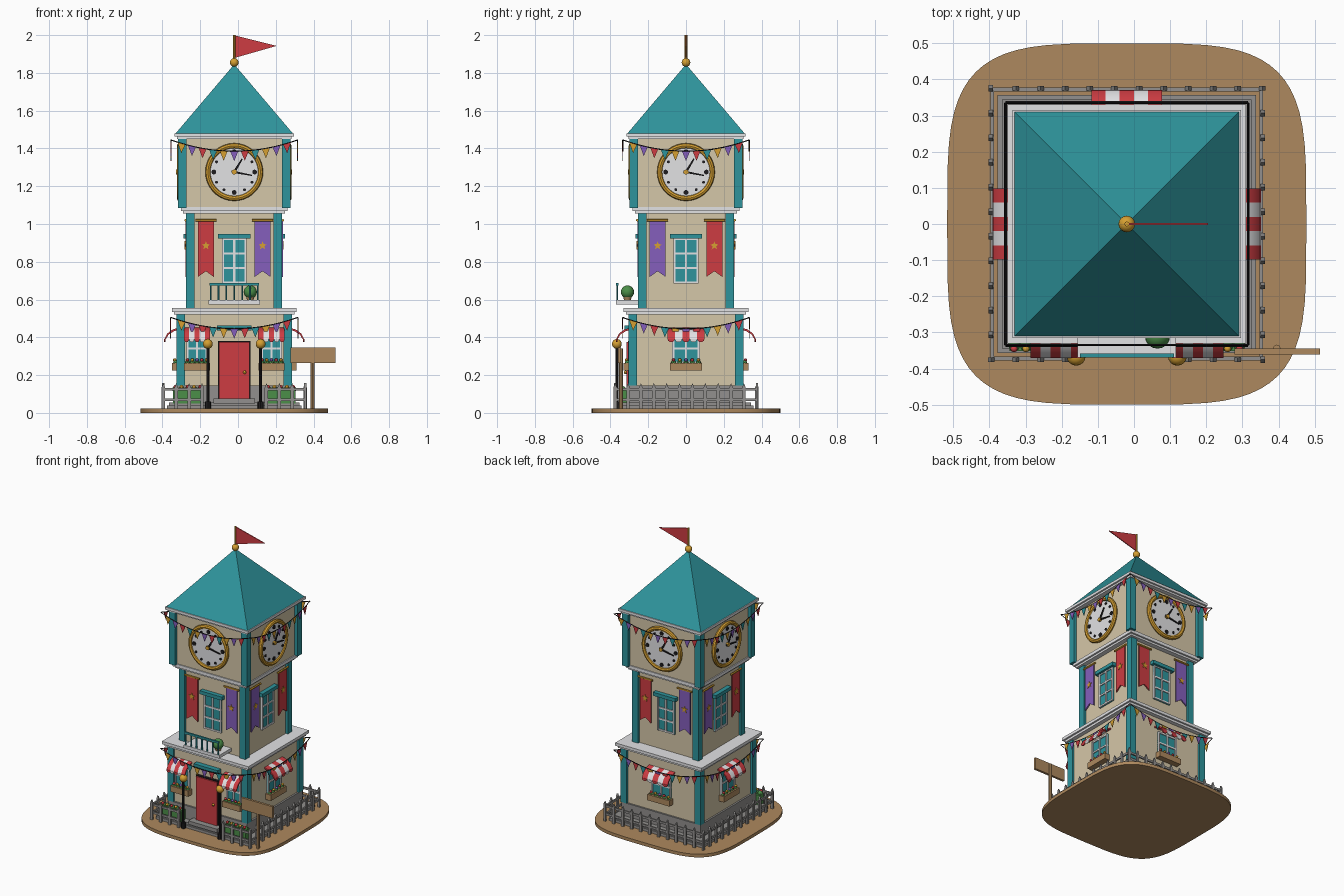
import bpy, bmesh, math
from mathutils import Matrix, Vector

if "Cube" in bpy.data.objects:
    bpy.data.objects.remove(bpy.data.objects["Cube"])

CX = -0.02  # tower axis
PALETTE = {'teal': (46, 148, 156), 'cream': (213, 199, 168), 'red': (205, 60, 66),
           'gold': (214, 160, 50), 'purple': (133, 95, 188), 'wood': (174, 137, 94),
           'green': (75, 142, 72), 'grey': (146, 144, 142), 'white': (226, 226, 228),
           'dark': (30, 28, 30)}


def linear(c):
    c /= 255
    return c / 12.92 if c < 0.04 else ((c + 0.055) / 1.055) ** 2.4


MATS = {}
for n, rgb in PALETTE.items():
    MATS[n] = bpy.data.materials.new(n)
    MATS[n].diffuse_color = tuple(linear(c) for c in rgb) + (1,)

parts = {}


def part(name, mat):
    return parts.setdefault((name, mat), bmesh.new())


def side(k):
    """Transform from front-side coordinates to side k of the tower."""
    return Matrix.Translation((CX, 0, 0)) @ Matrix.Rotation(k * math.pi / 2, 4, 'Z')


def box(name, mat, x0, x1, y0, y1, z0, z1, k=0):
    m = Matrix.Translation(((x0 + x1) / 2, (y0 + y1) / 2, (z0 + z1) / 2))
    s = Matrix.Diagonal((x1 - x0, y1 - y0, z1 - z0, 1))
    bmesh.ops.create_cube(part(name, mat), size=1, matrix=side(k) @ m @ s)


def slab(name, mat, half, z0, z1):
    box(name, mat, -half, half, -half, half, z0, z1)


def bar(name, mat, a, b, r, k=0, seg=6, r2=None):
    a, b = Vector(a), Vector(b)
    q = (b - a).to_track_quat('Z', 'Y').to_matrix().to_4x4()
    bmesh.ops.create_cone(part(name, mat), cap_ends=True, segments=seg, radius1=r,
                          radius2=r if r2 is None else r2, depth=(b - a).length,
                          matrix=side(k) @ Matrix.Translation((a + b) / 2) @ q)


def ball(name, mat, p, r, k=0, seg=16):
    bmesh.ops.create_uvsphere(part(name, mat), u_segments=seg, v_segments=seg // 2 + 2,
                              radius=r, matrix=side(k) @ Matrix.Translation(p))


def prism(name, mat, pts, a, b, k=0, axis='y'):
    """Extrude a 2D outline from a to b along the given axis."""
    put = {'y': lambda p, t: (p[0], t, p[1]), 'x': lambda p, t: (t, p[0], p[1]),
           'z': lambda p, t: (p[0], p[1], t)}[axis]
    bm, m = part(name, mat), side(k)
    lo = [bm.verts.new(m @ Vector(put(p, a))) for p in pts]
    hi = [bm.verts.new(m @ Vector(put(p, b))) for p in pts]
    bm.faces.new(lo)
    bm.faces.new(hi[::-1])
    for i in range(len(pts)):
        j = (i + 1) % len(pts)
        bm.faces.new((lo[i], hi[i], hi[j], lo[j]))


def torus(name, mat, c, R, r, k, n=36, m=8):
    bm = part(name, mat)
    rows = []
    for i in range(n):
        t = 2 * math.pi * i / n
        row = []
        for j in range(m):
            u = 2 * math.pi * j / m
            d = R + r * math.cos(u)
            p = Vector(c) + Vector((d * math.cos(t), r * math.sin(u), d * math.sin(t)))
            row.append(bm.verts.new(side(k) @ p))
        rows.append(row)
    for i in range(n):
        for j in range(m):
            a, b = rows[i], rows[(i + 1) % n]
            bm.faces.new((a[j], b[j], b[(j + 1) % m], a[(j + 1) % m]))


def window(x, y, z0, z1, hw, k, rows):
    box('window_glass', 'teal', x - hw, x + hw, y - 0.008, y, z0, z1, k)
    f = 0.011
    for i in range(3):  # stiles and middle mullion
        c = x + (i - 1) * (hw - f / 2)
        box('window_frame', 'white', c - f / 2, c + f / 2, y - 0.015, y, z0, z1, k)
    for i in range(rows + 1):
        z = z0 + (z1 - z0 - f) * i / rows
        box('window_frame', 'white', x - hw, x + hw, y - 0.014, y, z, z + f, k)


def shop_window(x, hw, aw, k):
    """Ground floor window with striped awning and flower box."""
    window(x, -0.29, 0.26, 0.42, hw, k, 2)
    w = 2 * aw / 5
    for i in range(5):
        x0 = x - aw + i * w
        col = 'red' if i % 2 == 0 else 'white'
        prof = [(-0.288, 0.452), (-0.325, 0.442), (-0.355, 0.42), (-0.37, 0.39),
                (-0.362, 0.39), (-0.348, 0.414), (-0.32, 0.432), (-0.288, 0.442)]
        prism('awning', col, prof, x0, x0 + w, k, 'x')
        lap = [(x0 + w / 2 - w / 2 * math.cos(a), 0.392 - 0.018 * math.sin(a))
               for a in [math.pi * j / 6 for j in range(7)]]
        prism('awning', col, lap, -0.371, -0.363, k)
    box('flower_box', 'wood', x - hw - 0.012, x + hw + 0.012, -0.33, -0.29, 0.225, 0.265, k)
    for i in range(5):
        px = x + (i - 2) * hw * 0.45
        ball('flower_leaves', 'green', (px, -0.31, 0.266), 0.013, k, 8)
        ball('flowers', ('red', 'gold', 'purple')[i % 3], (px, -0.315, 0.28), 0.009, k, 8)


def bunting(y, half, z, sag, k):
    h = lambda x: z - sag * (1 - (x / half) ** 2)
    xs = [half * (i / 8 - 1) for i in range(17)]
    for a, b in zip(xs, xs[1:]):
        bar('bunting_string', 'dark', (a, y, h(a)), (b, y, h(b)), 0.003, k, 4)
    for i in range(11):
        x = (i - 5) * 0.056
        col = ('gold', 'purple', 'red', 'teal')[i % 4]
        prism('bunting_flag', col, [(x - 0.021, h(x - 0.021)), (x + 0.021, h(x + 0.021)),
                                    (x, h(x) - 0.052)], y - 0.002, y + 0.002, k)


def banner(x, col, k):
    y = -0.258
    prism('banner', col, [(x - 0.042, 1.015), (x + 0.042, 1.015), (x + 0.042, 0.72),
                          (x, 0.75), (x - 0.042, 0.72)], y, y + 0.008, k)
    bar('banner_rod', 'gold', (x - 0.056, y, 1.02), (x + 0.056, y, 1.02), 0.007, k)
    star = [(x + r * math.sin(a), 0.885 + r * math.cos(a)) for r, a in
            [((0.024, 0.01)[i % 2], i * math.pi / 5) for i in range(10)]]
    prism('banner_star', 'gold', star, y - 0.004, y, k)


def clock(k):
    y, z = -0.285, 1.275
    bar('clock_face', 'white', (0, -0.27, z), (0, y - 0.008, z), 0.138, k, 36)
    torus('clock_ring', 'gold', (0, y - 0.005, z), 0.139, 0.014, k)
    for i in range(12):
        a = i * math.pi / 6
        p = (0.108 * math.sin(a), y, z + 0.108 * math.cos(a))
        bar('clock_mark', 'dark', p, (p[0], y - 0.014, p[2]),
            0.013 if i % 3 == 0 else 0.008, k, 10)
    for end, w in (((0.042, 0.07), 0.007), ((0.095, -0.018), 0.006)):
        d = Vector(end)
        s = Vector((-d.y, d.x)).normalized() * w
        q = [s - d * 0.15, d + s * 0.5, d - s * 0.5, -s - d * 0.15]
        prism('clock_hand', 'dark', [(v.x, z + v.y) for v in q], y - 0.018, y - 0.012, k)
    bar('clock_hub', 'gold', (0, y, z), (0, y - 0.022, z), 0.013, k, 12)


# Ground plate (superellipse), plinth, storeys and cornices
sgn = lambda v: math.copysign(abs(v) ** 0.5, v)
prism('ground_plate', 'wood', [(0.497 * sgn(math.cos(t)), 0.5 * sgn(math.sin(t))) for t in
                               [2 * math.pi * i / 64 for i in range(64)]], 0, 0.022, 0, 'z')
slab('foundation', 'grey', 0.357, 0.02, 0.04)
slab('foundation', 'grey', 0.345, 0.04, 0.055)
slab('plinth', 'grey', 0.302, 0.05, 0.145)
for wall, post, z0, z1 in ((0.29, 0.305, 0.145, 0.525), (0.238, 0.254, 0.55, 1.06),
                           (0.275, 0.298, 1.085, 1.458)):
    slab('wall', 'cream', wall, z0, z1)
    for k in range(4):
        box('corner_post', 'teal', post - 0.045, post, -post, -post + 0.045, z0, z1, k)
for half, z0, z1 in ((0.318, 0.52, 0.535), (0.33, 0.535, 0.555), (0.27, 1.055, 1.068),
                     (0.282, 1.068, 1.09), (0.304, 1.45, 1.462), (0.316, 1.462, 1.48)):
    slab('cornice', 'white', half, z0, z1)

# Roof, finial and pennant
bmesh.ops.create_cone(part('roof', 'teal'), cap_ends=True, segments=4, radius1=0.31 * 2 ** 0.5,
                      radius2=0.004, depth=0.362, matrix=Matrix.Translation((CX, 0, 1.661))
                      @ Matrix.Rotation(math.pi / 4, 4, 'Z'))
ball('finial', 'gold', (0, 0, 1.855), 0.023)
bar('flag_pole', 'gold', (0, 0, 1.84), (0, 0, 2.0), 0.007, 0, 8)
prism('pennant', 'red', [(0.004, 1.88), (0.225, 1.943), (0.004, 1.998)], -0.003, 0.003)

# Decorations repeated on all four sides
for k in range(4):
    clock(k)
    bunting(-0.335, 0.335, 1.445, 0.06, k)
    bunting(-0.337, 0.335, 0.505, 0.06, k)
    left, right = ('red', 'purple') if k % 2 == 0 else ('purple', 'red')
    banner(-0.15, left, k)
    banner(0.15, right, k)
    window(0, -0.238, 0.685, 0.925, 0.066, k, 3)
    box('window_lintel', 'teal', -0.085, 0.085, -0.268, -0.236, 0.922, 0.946, k)
    if k:
        shop_window(0, 0.073, 0.098, k)
    # Picket fence, open in front of the door
    n = 11
    for i in range(n):
        x = -0.375 + 0.75 * i / n
        if k == 0 and abs(x) < 0.15:
            continue
        box('fence_picket', 'grey', x - 0.009, x + 0.009, -0.382, -0.37, 0.022, 0.135, k)
        prism('fence_picket', 'grey', [(x - 0.009, 0.135), (x + 0.009, 0.135), (x, 0.158)],
              -0.382, -0.37, k)
    for a, b in ([(-0.375, -0.16), (0.16, 0.375)] if k == 0 else [(-0.375, 0.375)]):
        for z in (0.07, 0.125):
            box('fence_rail', 'grey', a, b, -0.377, -0.367, z - 0.007, z + 0.007, k)

# Front: shop windows, lamps and hedges on both sides of the door
for s in (-1, 1):
    shop_window(s * 0.197, 0.056, 0.07, 0)
    bar('lamp_post', 'dark', (s * 0.14, -0.366, 0.022), (s * 0.14, -0.366, 0.345), 0.008, 0, 8)
    bar('lamp_base', 'dark', (s * 0.14, -0.366, 0.022), (s * 0.14, -0.366, 0.06), 0.016, 0, 8)
    ball('lamp_globe', 'gold', (s * 0.14, -0.366, 0.365), 0.026)
    x0, x1 = sorted((s * 0.165, s * 0.325))
    box('hedge', 'green', x0, x1, -0.352, -0.308, 0.05, 0.122)
    for i in range(5):
        p = (s * (0.18 + 0.033 * i), -0.335, 0.125)
        ball('hedge_top', 'green', p, 0.017, 0, 8)
        ball('hedge_flower', ('red', 'gold')[i % 2], (p[0], -0.345, 0.138), 0.01, 0, 8)

# Door with step, knob and lintel
box('door_step', 'grey', -0.11, 0.11, -0.356, -0.29, 0.05, 0.075)
box('door_frame', 'dark', -0.086, 0.086, -0.308, -0.285, 0.075, 0.38)
box('door', 'red', -0.08, 0.08, -0.316, -0.285, 0.075, 0.374)
ball('door_knob', 'gold', (0.055, -0.32, 0.215), 0.009, 0, 8)
box('door_lintel', 'teal', -0.092, 0.092, -0.325, -0.285, 0.435, 0.462)

# Balcony with railing and round plant
box('balcony_floor', 'white', -0.136, 0.136, -0.37, -0.235, 0.575, 0.597)
box('balcony_rail', 'teal', -0.13, 0.13, -0.37, -0.358, 0.675, 0.688)
for i in range(7):
    x = -0.125 + 0.25 * i / 6
    bar('balcony_baluster', 'teal', (x, -0.364, 0.595), (x, -0.364, 0.68), 0.005)
bar('plant_pot', 'wood', (0.085, -0.31, 0.597), (0.085, -0.31, 0.62), 0.018, 0, 10, 0.024)
ball('balcony_plant', 'green', (0.085, -0.31, 0.64), 0.035)

# Sign on a post
bar('sign_post', 'wood', (0.415, -0.345, 0.02), (0.415, -0.345, 0.34), 0.011, 0, 8)
box('sign_board', 'wood', 0.298, 0.535, -0.361, -0.345, 0.265, 0.346)

# Turn the collected parts into objects
for (name, mat), bm in parts.items():
    bmesh.ops.recalc_face_normals(bm, faces=bm.faces)
    me = bpy.data.meshes.new(name)
    bm.to_mesh(me)
    bm.free()
    me.materials.append(MATS[mat])
    ob = bpy.data.objects.new(name, me)
    bpy.context.collection.objects.link(ob)
    ob.select_set(True)
    bpy.context.view_layer.objects.active = ob
bpy.ops.object.shade_smooth_by_angle(angle=math.radians(35))

for m in bpy.data.materials:
    if m.users and not m.is_grease_pencil:
        m.use_nodes = True
        m.node_tree.nodes["Principled BSDF"].inputs["Base Color"].default_value = m.diffuse_color
